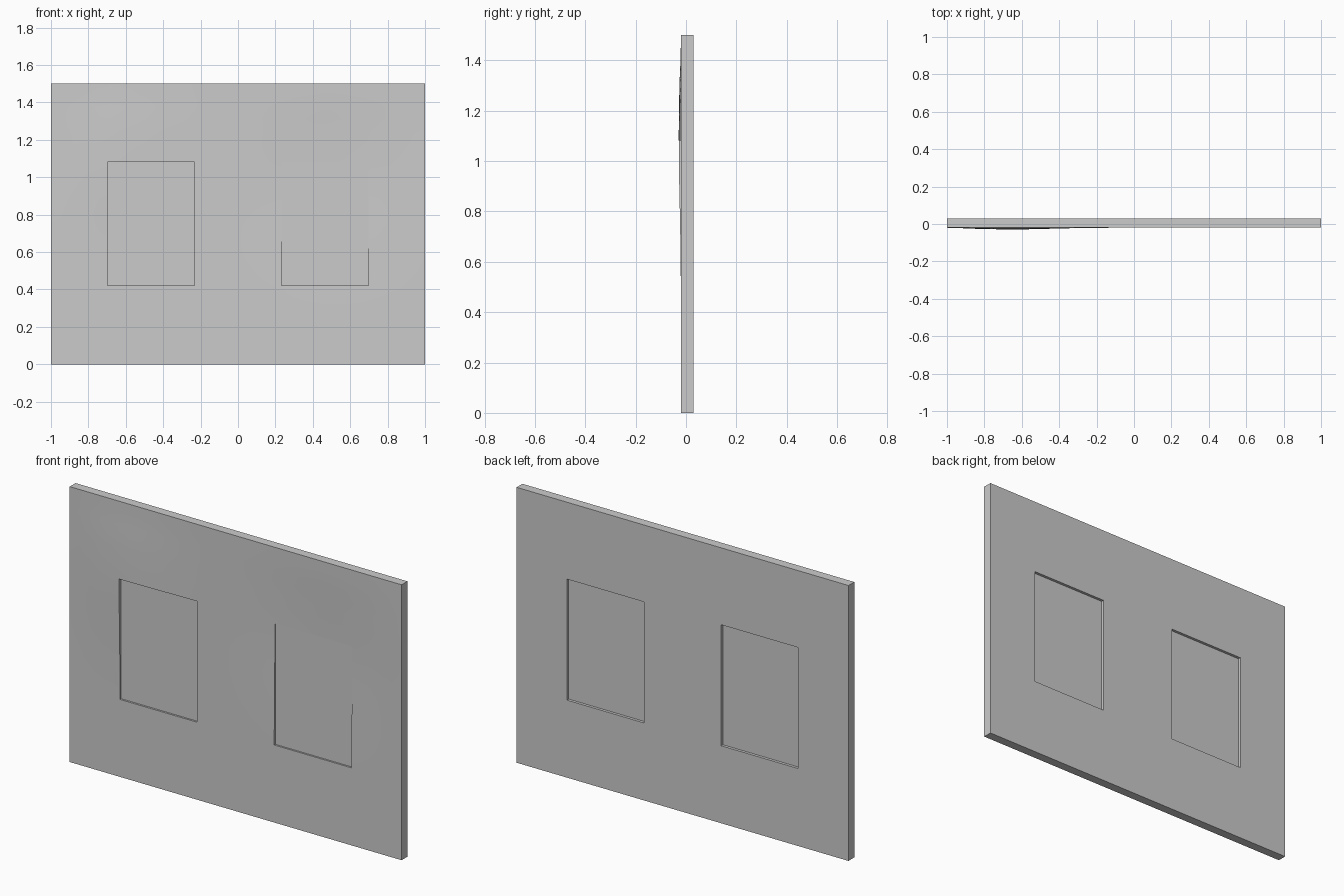
import bpy, bmesh, math

if "Cube" in bpy.data.objects:
    bpy.data.objects.remove(bpy.data.objects["Cube"])

W, H = 2.0, 1.5
FRONT, BACK = -0.02, 0.03


def bump(x, z, cx, cz, rx, rz):
    return math.exp(-((x - cx) / rx) ** 2 - ((z - cz) / rz) ** 2)


def front_y(x, z):
    # gentle swell on the left, shallow dent on the upper right
    edge = min(1, 8 * (1 - abs(x))) * min(1, 8 * z / H) * min(1, 8 * (1 - z / H))
    swell = 0.009 * bump(x, z, -0.65, 1.08, 0.28, 0.35)
    dent = 0.010 * bump(x, z, 0.5, 1.0, 0.36, 0.33)
    return FRONT + (dent - swell) * edge


def box(name, x0, x1, y0, y1, z0, z1):
    bpy.ops.mesh.primitive_cube_add(size=1, location=((x0 + x1) / 2, (y0 + y1) / 2, (z0 + z1) / 2))
    o = bpy.context.object
    o.name = name
    o.scale = (x1 - x0, y1 - y0, z1 - z0)
    bpy.ops.object.transform_apply(location=True, rotation=False, scale=True)
    return o


# Wall slab: uneven front sheet extruded to a flat back
bm = bmesh.new()
NX, NZ = 32, 24
grid = [[bm.verts.new((W * (i / NX - 0.5), front_y(W * (i / NX - 0.5), H * j / NZ), H * j / NZ))
         for i in range(NX + 1)] for j in range(NZ + 1)]
for j in range(NZ):
    for i in range(NX):
        bm.faces.new((grid[j][i], grid[j][i + 1], grid[j + 1][i + 1], grid[j + 1][i]))
rim = ([grid[0][i] for i in range(NX)] + [grid[j][NX] for j in range(NZ)]
       + [grid[NZ][i] for i in range(NX, 0, -1)] + [grid[j][0] for j in range(NZ, 0, -1)])
back = [bm.verts.new((v.co.x, BACK, v.co.z)) for v in rim]
for k in range(len(rim)):
    n = (k + 1) % len(rim)
    bm.faces.new((rim[n], rim[k], back[k], back[n]))
bm.faces.new(back[::-1])
bmesh.ops.recalc_face_normals(bm, faces=bm.faces)
me = bpy.data.meshes.new("wall_panel")
bm.to_mesh(me)
bm.free()
wall = bpy.data.objects.new("wall_panel", me)
bpy.context.collection.objects.link(wall)

# Window recesses cut into both faces
for side in (-1, 1):
    x0, x1 = sorted((side * 0.232, side * 0.697))
    for face, y0, y1 in (("front", -0.1, -0.01), ("back", 0.015, 0.1)):
        cutter = box("recess_cutter_" + face, x0, x1, y0, y1, 0.422, 1.081)
        mod = wall.modifiers.new("recess", 'BOOLEAN')
        mod.operation, mod.solver, mod.object = 'DIFFERENCE', 'EXACT', cutter
        bpy.ops.object.select_all(action='DESELECT')
        wall.select_set(True)
        bpy.context.view_layer.objects.active = wall
        bpy.ops.object.modifier_apply(modifier=mod.name)
        bpy.data.objects.remove(cutter)

bpy.ops.object.shade_smooth_by_angle(angle=math.radians(30))
